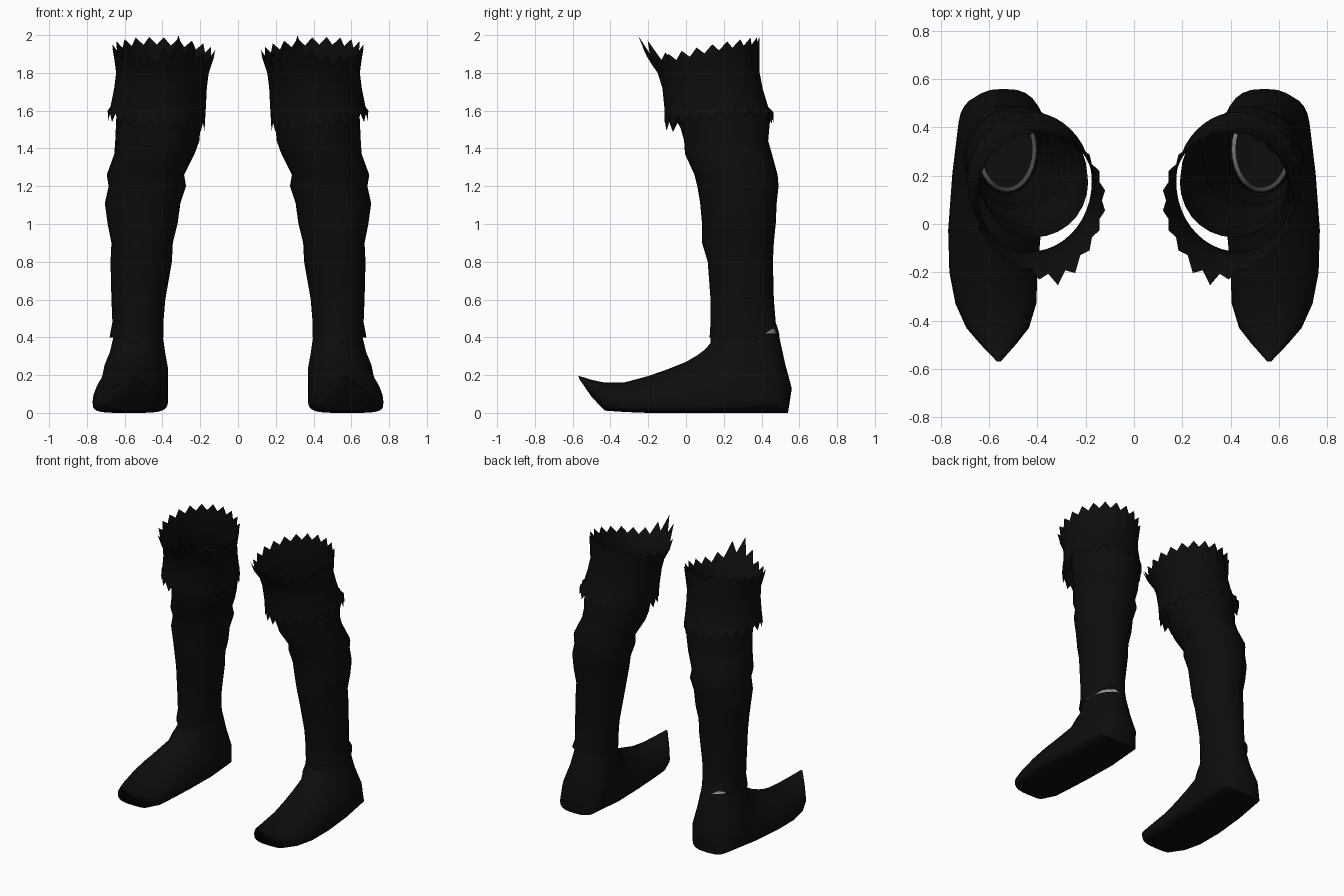
import bpy, bmesh, math

cube = bpy.data.objects.get("Cube")
if cube:
    bpy.data.objects.remove(cube, do_unlink=True)


def material(name, value):
    mat = bpy.data.materials.new(name)
    mat.use_nodes = True
    color = (value, value, value, 1)
    mat.diffuse_color = color
    mat.node_tree.nodes["Principled BSDF"].inputs["Base Color"].default_value = color
    return mat


black = material("black_leather", 0.004)
grey = material("grey_lining", 0.3)


def loft(name, rings, mat, side, cap_end=False):
    """Skin closed rings of points; side = -1 mirrors across x."""
    bm = bmesh.new()
    loops = [[bm.verts.new((side * x, y, z)) for x, y, z in ring] for ring in rings]
    n = len(loops[0])
    for a, b in zip(loops, loops[1:]):
        for i in range(n):
            j = (i + 1) % n
            bm.faces.new((a[i], a[j], b[j], b[i]))
    if cap_end:
        bm.faces.new(loops[-1])
    bmesh.ops.recalc_face_normals(bm, faces=bm.faces)
    mesh = bpy.data.meshes.new(name)
    bm.to_mesh(mesh)
    bm.free()
    mesh.materials.append(mat)
    obj = bpy.data.objects.new(name, mesh)
    bpy.context.collection.objects.link(obj)
    bpy.ops.object.select_all(action="DESELECT")
    obj.select_set(True)
    bpy.context.view_layer.objects.active = obj
    bpy.ops.object.shade_smooth_by_angle(angle=math.radians(35))
    return obj


def angles(n):
    return [2 * math.pi * i / n for i in range(n)]


def oval(x0, x1, y0, y1, a):
    """Point on the ellipse that fills a rectangle."""
    return ((x0 + x1) / 2 + (x1 - x0) / 2 * math.cos(a),
            (y0 + y1) / 2 + (y1 - y0) / 2 * math.sin(a))


def bump(a, center, width):
    d = (math.degrees(a) - center + 180) % 360 - 180
    return math.exp(-(d / width) ** 2)


def power(v, p):
    return math.copysign(abs(v) ** p, v)


# Leg shaft: z, inner x, outer x, front y, back y
LEG = [
    (0.40, 0.395, 0.68, 0.125, 0.495),
    (0.48, 0.395, 0.665, 0.13, 0.475),
    (0.60, 0.385, 0.67, 0.13, 0.465),
    (0.80, 0.35, 0.675, 0.115, 0.46),
    (0.90, 0.345, 0.67, 0.085, 0.465),
    (1.00, 0.32, 0.69, 0.085, 0.475),
    (1.11, 0.305, 0.705, 0.075, 0.48),
    (1.20, 0.275, 0.685, 0.06, 0.49),
    (1.26, 0.285, 0.695, 0.045, 0.485),
    (1.37, 0.23, 0.655, -0.005, 0.455),
    (1.44, 0.205, 0.65, -0.01, 0.435),
    (1.55, 0.195, 0.645, -0.04, 0.445),
    (1.68, 0.19, 0.635, -0.055, 0.40),
]

# Shoe: instep y z, sole y z, inner x, outer x, height of widest point, squareness
SHOE = [
    (0.13, 0.42, 0.49, 0.42, 0.40, 0.655, 0.5, 1),
    (0.13, 0.37, 0.525, 0.26, 0.385, 0.68, 0.5, 0.9),
    (0.10, 0.335, 0.56, 0.13, 0.37, 0.71, 0.5, 0.75),
    (0.06, 0.305, 0.54, 0.0, 0.37, 0.73, 0.4, 0.65),
    (0.0, 0.27, 0.25, 0.0, 0.37, 0.755, 0.3, 0.5),
    (-0.1, 0.23, 0.0, 0.0, 0.385, 0.77, 0.25, 0.5),
    (-0.2, 0.195, -0.2, 0.0, 0.40, 0.765, 0.25, 0.5),
    (-0.33, 0.16, -0.33, 0.005, 0.405, 0.74, 0.3, 0.5),
    (-0.43, 0.16, -0.43, 0.012, 0.435, 0.695, 0.4, 0.6),
    (-0.50, 0.175, -0.50, 0.085, 0.49, 0.635, 0.5, 0.8),
    (-0.57, 0.197, -0.565, 0.18, 0.55, 0.57, 0.5, 1),
]

# Cuff body between the two jagged hems
CUFF = [
    (1.62, 0.17, 0.675, -0.115, 0.435),
    (1.72, 0.165, 0.655, -0.125, 0.405),
    (1.80, 0.155, 0.645, -0.15, 0.39),
]


def leg_rings():
    rings = []
    for k, (z, *box) in enumerate(LEG):
        # the hem lifts at the outer back of the ankle
        rings.append([(*oval(*box, a), z + (0.05 * bump(a, 60, 25) if k == 0 else 0))
                      for a in angles(28)])
    return rings


def shoe_rings():
    rings = []
    for ty, tz, by, bz, x0, x1, mid, square in SHOE:
        my, mz = by + mid * (ty - by), bz + mid * (tz - bz)
        ring = []
        for a in angles(28):
            p = 1 if math.sin(a) > 0 else square
            c, s = power(math.cos(a), p), abs(math.sin(a)) ** p
            ey, ez = (ty, tz) if math.sin(a) > 0 else (by, bz)
            ring.append(((x0 + x1) / 2 + (x1 - x0) / 2 * c,
                         my + (ey - my) * s, mz + (ez - mz) * s))
        rings.append(ring)
    return rings


def cuff_rings():
    low, high = [], []
    for i, a in enumerate(angles(44)):
        tooth = 1 if i % 2 else -1
        # lower hem teeth
        x, y = oval(0.175, 0.69, -0.115, 0.465, a)
        low.append((x, y, 1.545 + 0.03 * math.cos(a) + 0.02 * math.sin(a) - 0.025 * tooth))
        # upper hem teeth, with a tall flared peak at the front
        peak = bump(a, 250, 24) * (0.105 + 0.03 * tooth)
        flare = 0.008 * tooth
        x, y = oval(0.125 - flare, 0.66 + flare, -0.185 - flare, 0.38 + flare, a)
        z = 1.908 + 0.06 * math.sin(a) + 0.015 * math.cos(a) + 0.02 * tooth + peak
        high.append((x, y - 0.55 * peak, min(z, 2.0)))
    body = [[(*oval(*box, a), z) for a in angles(44)] for z, *box in CUFF]
    return [low, *body, high]


def lining_rings():
    return [[(*oval(0.40 + d, 0.655 - d, 0.13 + d, 0.49 - d, a), z) for a in angles(28)]
            for d, z in ((0.004, 0.405), (0.022, 0.455))]


for label, side in (("left", 1), ("right", -1)):
    loft(label + "_boot_shaft", leg_rings(), black, side)
    loft(label + "_boot_foot", shoe_rings(), black, side, cap_end=True)
    loft(label + "_boot_cuff", cuff_rings(), black, side)
    loft(label + "_ankle_lining", lining_rings(), grey, side)
